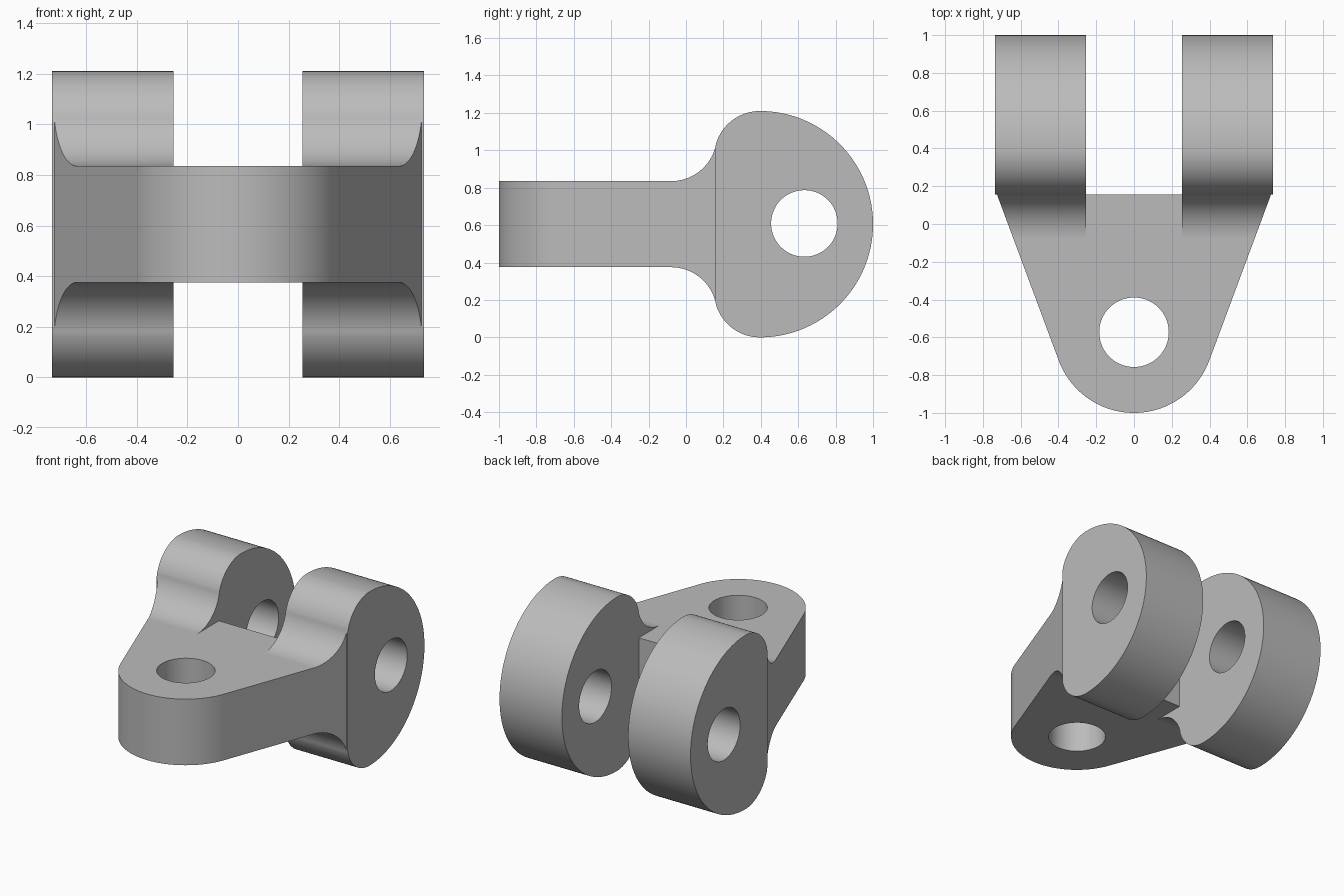
import bpy, bmesh
from math import cos, sin, radians, atan2, hypot
from mathutils import Vector

if "Cube" in bpy.data.objects:
    bpy.data.objects.remove(bpy.data.objects["Cube"], do_unlink=True)

grey = bpy.data.materials.new("plain_grey")
grey.use_nodes = True
colour = (0.5, 0.5, 0.5, 1)
grey.diffuse_color = colour
grey.node_tree.nodes["Principled BSDF"].inputs["Base Color"].default_value = colour


def arc(cx, cy, r, start, end, n=32):
    """Points on an arc, angles in degrees."""
    angles = [radians(start + (end - start) * i / n) for i in range(n + 1)]
    return [(cx + r * cos(a), cy + r * sin(a)) for a in angles]


def prism(name, outline, axis, low, high):
    """Extrude an outline along x (outline in y, z) or z (outline in x, y)."""
    place = (lambda p: (low, *p)) if axis == "x" else (lambda p: (*p, low))
    step = Vector((high - low, 0, 0)) if axis == "x" else Vector((0, 0, high - low))
    bm = bmesh.new()
    face = bm.faces.new([bm.verts.new(place(p)) for p in outline])
    grown = bmesh.ops.extrude_face_region(bm, geom=[face])["geom"]
    bmesh.ops.translate(bm, vec=step, verts=[v for v in grown if isinstance(v, bmesh.types.BMVert)])
    bmesh.ops.recalc_face_normals(bm, faces=bm.faces)
    mesh = bpy.data.meshes.new(name)
    bm.to_mesh(mesh)
    bm.free()
    mesh.materials.append(grey)
    obj = bpy.data.objects.new(name, mesh)
    bpy.context.collection.objects.link(obj)
    return obj


def combine(target, cutter, operation):
    mod = target.modifiers.new(cutter.name, "BOOLEAN")
    mod.object, mod.operation, mod.solver = cutter, operation, "EXACT"
    cutter.hide_render = True
    cutter.hide_set(True)


# Main dimensions
mid, half = 0.605, 0.23           # middle height and tongue half thickness
shoulder, width, gap = 0.155, 0.735, 0.255
big, small = 0.605, 0.245         # lug radii
lug_y, fillet_y = 0.395, -0.08

# Side profile: tongue, fillet, small lug arc, big rear arc
blend = atan2(0.12, lug_y - fillet_y) * 180 / 3.14159265
upper = [(-1.1, half)]
upper += arc(fillet_y, half + small, small, -90, -blend, 24)
upper += arc(lug_y, big - small, small, 180 - blend, 90, 28)[1:]
upper += arc(lug_y, 0, big, 90, 0, 48)[1:]
side = [(y, mid + z) for y, z in upper]
side += [(y, mid - z) for y, z in reversed(upper[:-1])]
hinge = prism("hinge_bracket", side, "x", -width, width)

# Top outline: rounded nose, tapering sides, small step at the shoulder
nose_y, nose_r = -0.575, 0.425
nose = arc(0, nose_y, nose_r, -159.6, -20.4, 64)
plan = nose + [(0.725, shoulder), (0.8, shoulder), (0.8, 1.1),
               (-0.8, 1.1), (-0.8, shoulder), (-0.725, shoulder)]
combine(hinge, prism("plan_cutter", plan, "z", -0.1, 1.4), "INTERSECT")

# Slot between the lugs, leaving the tongue flat above and below
slot = [(fillet_y, mid + half), (shoulder, mid + half), (shoulder, mid - half),
        (fillet_y, mid - half), (fillet_y, -0.2), (1.2, -0.2), (1.2, 1.5), (fillet_y, 1.5)]
combine(hinge, prism("slot_cutter", slot, "x", -gap, gap), "DIFFERENCE")

# Pin holes
combine(hinge, prism("tongue_hole_cutter", arc(0, -0.573, 0.184, 0, 354.375, 63), "z", -0.2, 1.5), "DIFFERENCE")
combine(hinge, prism("lug_hole_cutter", arc(0.633, 0.609, 0.178, 0, 354.375, 63), "x", -1, 1), "DIFFERENCE")

# Apply the cuts, remove the cutters and smooth the curved walls
bpy.context.view_layer.update()
shape = bpy.data.meshes.new_from_object(hinge.evaluated_get(bpy.context.evaluated_depsgraph_get()))
cutters = [m.object for m in hinge.modifiers]
hinge.modifiers.clear()
hinge.data = shape
for cutter in cutters:
    bpy.data.objects.remove(cutter, do_unlink=True)
bpy.ops.object.select_all(action="DESELECT")
hinge.select_set(True)
bpy.context.view_layer.objects.active = hinge
bpy.ops.object.shade_smooth_by_angle(angle=radians(15))
weighted = hinge.modifiers.new("even_normals", "WEIGHTED_NORMAL")
weighted.keep_sharp = True
